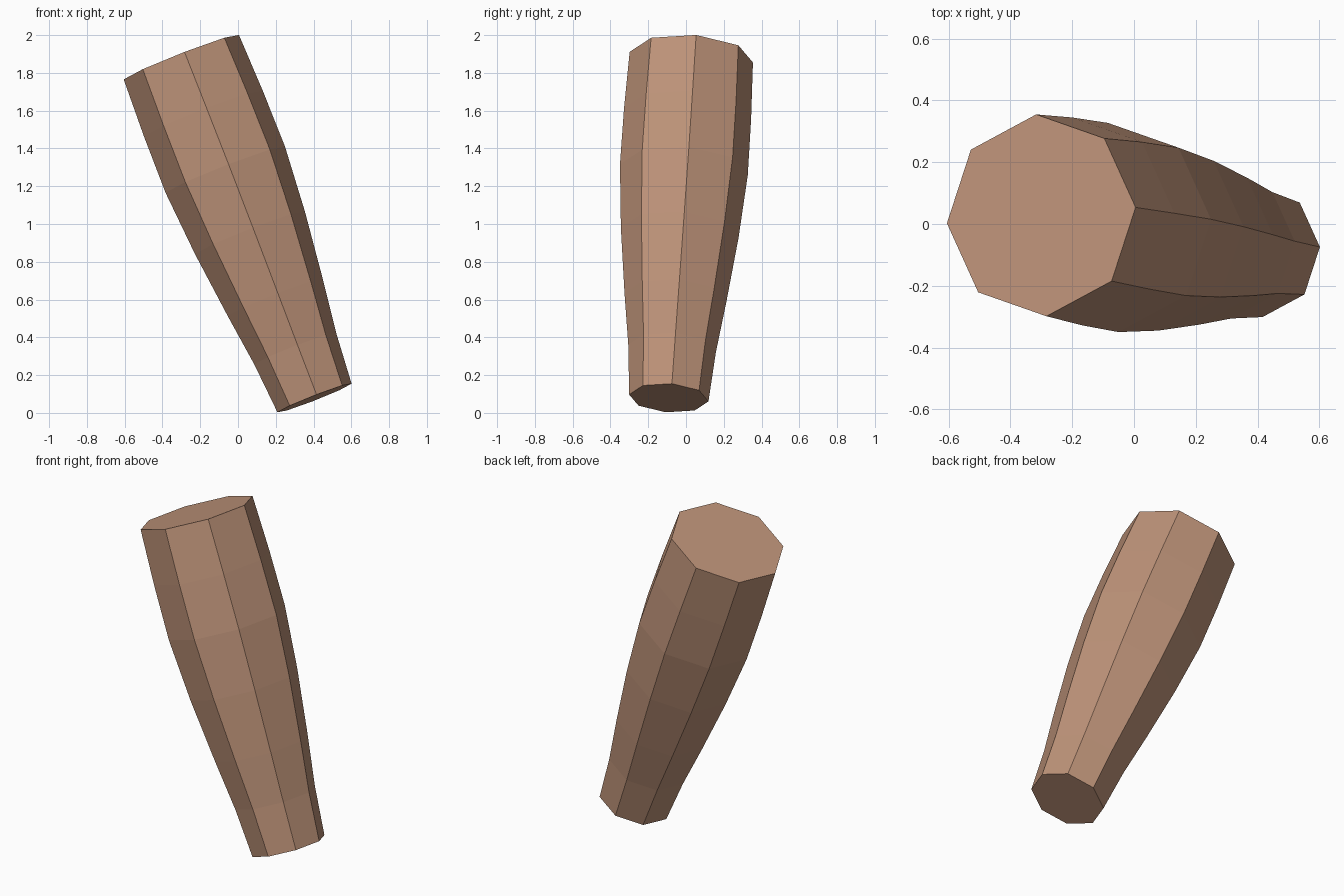
import bpy, bmesh, math
from mathutils import Vector

if "Cube" in bpy.data.objects:
    bpy.data.objects.remove(bpy.data.objects["Cube"])

# Skin-toned flat colour
tan = bpy.data.materials.new("tan")
tan.diffuse_color = (0.51, 0.29, 0.19, 1.0)
tan.use_nodes = True
tan.node_tree.nodes["Principled BSDF"].inputs["Base Color"].default_value = tan.diffuse_color

# Leaning straight axis and its cross-section frame
base = Vector((0.405, -0.091, 0.079))
top = Vector((-0.300, 0.028, 1.883))
axis = (top - base).normalized()
u = Vector((axis.z, 0, -axis.x)).normalized()
v = axis.cross(u)

# Position along the axis and radius of each octagonal ring
RINGS = [(0, 0.211), (0.145, 0.233), (0.295, 0.271), (0.485, 0.313),
         (0.67, 0.340), (0.835, 0.338), (1, 0.328)]
SIDES = 8
TURN = math.radians(4.5)

bm = bmesh.new()
rings = []
for t, r in RINGS:
    c = base.lerp(top, t)
    angles = [TURN + math.tau * k / SIDES for k in range(SIDES)]
    rings.append([bm.verts.new(c + r * (math.cos(a) * u + math.sin(a) * v))
                  for a in angles])

# Side faces between neighbouring rings
for low, high in zip(rings, rings[1:]):
    for k in range(SIDES):
        n = (k + 1) % SIDES
        bm.faces.new((low[k], low[n], high[n], high[k]))

# End caps
bm.faces.new(rings[0][::-1])
bm.faces.new(rings[-1])
bmesh.ops.recalc_face_normals(bm, faces=bm.faces)

mesh = bpy.data.meshes.new("tapered_limb")
bm.to_mesh(mesh)
bm.free()
mesh.materials.append(tan)
limb = bpy.data.objects.new("tapered_limb", mesh)
bpy.context.collection.objects.link(limb)
